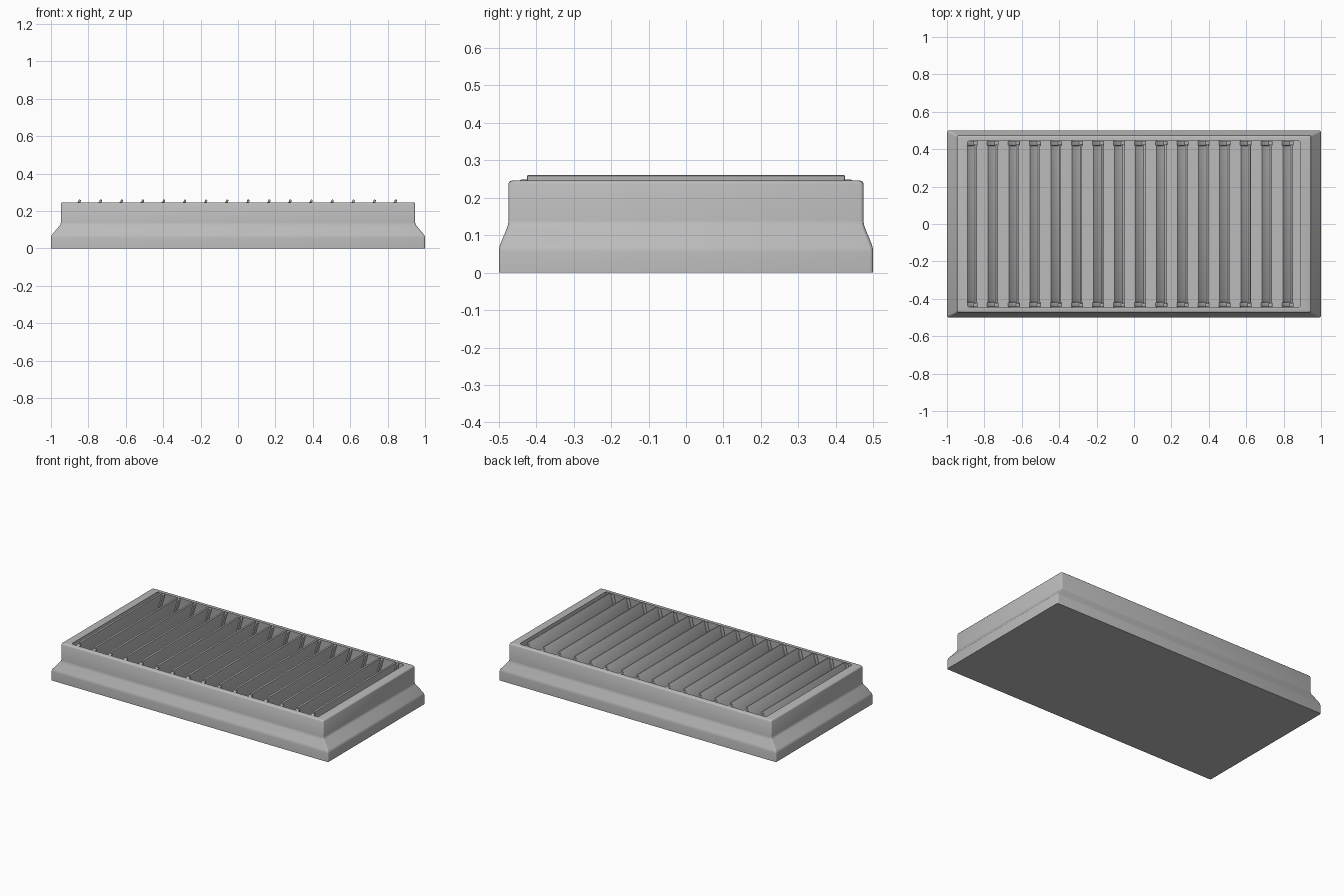
import bpy, bmesh, math
from mathutils import Matrix

cube = bpy.data.objects.get("Cube")
if cube:
    bpy.data.objects.remove(cube)

gray = bpy.data.materials.new("neutral gray")
gray.use_nodes = True
color = (0.5, 0.5, 0.5, 1)
gray.diffuse_color = color
gray.node_tree.nodes["Principled BSDF"].inputs["Base Color"].default_value = color


def finish(name, bm, angle):
    """Turn a bmesh into a gray object with smooth bevels."""
    bmesh.ops.recalc_face_normals(bm, faces=bm.faces)
    mesh = bpy.data.meshes.new(name)
    bm.to_mesh(mesh)
    bm.free()
    mesh.materials.append(gray)
    obj = bpy.data.objects.new(name, mesh)
    bpy.context.collection.objects.link(obj)
    bpy.ops.object.select_all(action="DESELECT")
    obj.select_set(True)
    bpy.context.view_layer.objects.active = obj
    bpy.ops.object.shade_smooth_by_angle(angle=math.radians(angle))
    return obj


def add_box(bm, x, y, z, size, tilt=0.0, round_edge=0.004):
    """Add a box leaning about the y axis, with softened edges."""
    part = bmesh.new()
    bmesh.ops.create_cube(part, size=1, matrix=Matrix.Diagonal((*size, 1)))
    bmesh.ops.bevel(part, geom=part.edges[:], offset=round_edge, segments=2,
                    profile=0.5, affect="EDGES")
    part.transform(Matrix.Translation((x, y, z)) @ Matrix.Rotation(tilt, 4, "Y"))
    temp = bpy.data.meshes.new("part")
    part.to_mesh(temp)
    part.free()
    bm.from_mesh(temp)
    bpy.data.meshes.remove(temp)


# Frame: stacked rectangles, out and up the flared foot, over the rim, down to the floor
FLOOR = 0.10
profile = [(1.0, 0.5, 0), (1.0, 0.5, 0.066), (0.947, 0.474, 0.13),
           (0.947, 0.474, 0.246), (0.89, 0.446, 0.246), (0.89, 0.446, FLOOR)]
bm = bmesh.new()
rings = [[bm.verts.new((sx * hx, sy * hy, z))
          for sx, sy in ((-1, -1), (1, -1), (1, 1), (-1, 1))] for hx, hy, z in profile]
for low, high in zip(rings, rings[1:]):
    for i in range(4):
        j = (i + 1) % 4
        bm.faces.new((low[i], low[j], high[j], high[i]))
bm.faces.new(rings[0][::-1])
bm.faces.new(rings[-1])
bmesh.ops.recalc_face_normals(bm, faces=bm.faces)
soft = [e for e in bm.edges if max(v.co.z for v in e.verts) > 0.01
        and min(v.co.z for v in e.verts) > -0.01
        and max(abs(v.co.x) for v in e.verts) > 0.9]
bmesh.ops.bevel(bm, geom=soft, offset=0.009, segments=3, profile=0.5, affect="EDGES")
finish("frame", bm, 35)

# Louvers: steep leaning blades with a thicker cap at each end
COUNT, SPAN, TOP = 16, 0.845, 0.26
RUN = 0.044
RISE = TOP - FLOOR
tilt = math.atan2(RUN, RISE)
length = math.hypot(RUN, RISE)
for i in range(COUNT):
    x = -SPAN + 2 * SPAN * i / (COUNT - 1) - RUN / 2
    z = (TOP + FLOOR) / 2
    bm = bmesh.new()
    add_box(bm, x, 0, z, (0.012, 0.85, length), tilt)
    for side in (-1, 1):
        add_box(bm, x, side * 0.431, z - 0.008, (0.024, 0.026, length - 0.012), tilt)
    finish(f"louver_{i + 1}", bm, 35)
